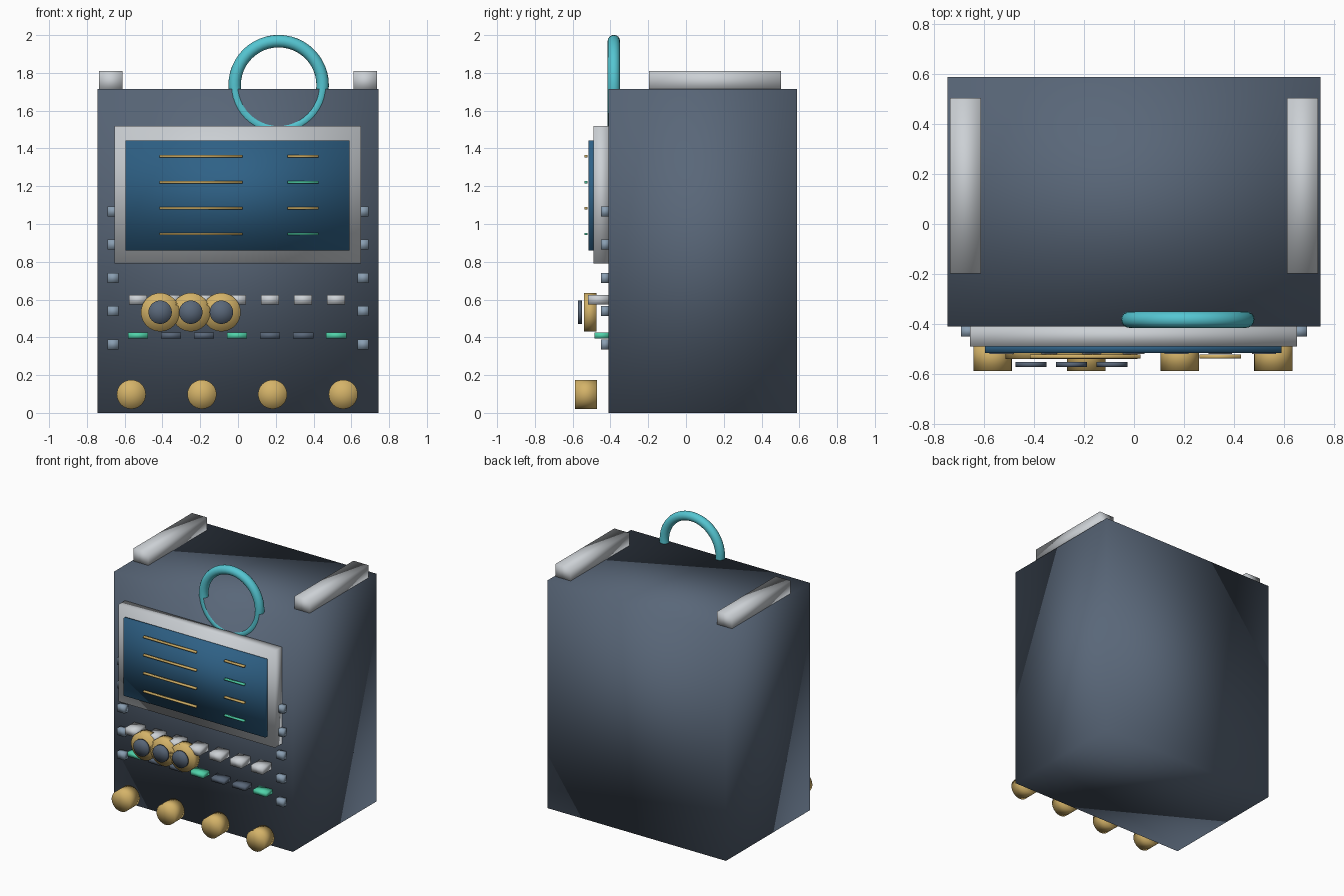
import bpy
from math import pi

cube = bpy.data.objects.get("Cube")
if cube:
    bpy.data.objects.remove(cube, do_unlink=True)


def material(name, colour):
    mat = bpy.data.materials.new(name)
    mat.use_nodes = True
    rgba = (*colour, 1)
    mat.diffuse_color = rgba
    mat.node_tree.nodes["Principled BSDF"].inputs["Base Color"].default_value = rgba
    return mat


slate = material("slate", (0.10, 0.135, 0.19))
silver = material("silver", (0.60, 0.63, 0.66))
gold = material("gold", (0.66, 0.45, 0.14))
teal = material("teal", (0.09, 0.56, 0.64))
blue = material("screen blue", (0.028, 0.12, 0.24))
green = material("mint green", (0.08, 0.65, 0.40))
steel = material("steel blue", (0.25, 0.34, 0.44))


def finish(name, mat):
    obj = bpy.context.object
    obj.name = name
    obj.data.materials.append(mat)
    bpy.ops.object.shade_smooth()
    return obj


def box(name, mat, x, y, z):
    """Soft-shaded box between (low, high) limits on each axis."""
    limits = (x, y, z)
    bpy.ops.mesh.primitive_cube_add(size=1, location=[(a + b) / 2 for a, b in limits])
    bpy.context.object.scale = [b - a for a, b in limits]
    bpy.ops.object.transform_apply(location=False, rotation=False, scale=True)
    return finish(name, mat)


def disc(name, mat, x, z, radius, y):
    """Cylinder pointing forward, between the two y limits."""
    bpy.ops.mesh.primitive_cylinder_add(
        vertices=32, radius=radius, depth=y[1] - y[0], end_fill_type='TRIFAN',
        location=(x, (y[0] + y[1]) / 2, z), rotation=(pi / 2, 0, 0))
    return finish(name, mat)


def around(centre, size):
    return centre - size / 2, centre + size / 2


# Cabinet and the two rails on top
box("cabinet", slate, (-0.745, 0.745), (-0.41, 0.588), (0, 1.715))
for side, name in ((-1, "right"), (1, "left")):
    box(name + "_top_rail", silver, around(side * 0.673, 0.125), (-0.197, 0.503), (1.70, 1.81))

# Ring half sunk into the cabinet front
bpy.ops.mesh.primitive_torus_add(
    major_radius=0.233, minor_radius=0.033, major_segments=48, minor_segments=16,
    location=(0.215, -0.382, 1.735), rotation=(pi / 2, 0, 0))
finish("ring", teal)

# Screen with its frame and text bars
box("screen_frame", silver, (-0.655, 0.652), (-0.49, -0.405), (0.79, 1.52))
box("screen", blue, (-0.595, 0.59), (-0.516, -0.48), (0.86, 1.443))
for row in range(4):
    z = around(1.358 - row * 0.137, 0.013)
    box("long_screen_bar", gold, (-0.415, 0.025), (-0.538, -0.522), z)
    box("short_screen_bar", green if row % 2 else gold, (0.262, 0.427), (-0.538, -0.522), z)

# Two rows of keys
for i in range(7):
    x = -0.53 + i * 0.175
    box("upper_key", silver, around(x, 0.095), (-0.52, -0.405), around(0.60, 0.05))
    box("lower_key", slate if i % 3 else green, around(x, 0.107), (-0.485, -0.405), around(0.41, 0.032))

# Small studs down both edges
for side in (-1, 1):
    for i in range(5):
        box("edge_stud", steel, around(side * 0.662, 0.06), (-0.45, -0.408),
            around(0.363 + i * 0.176, 0.053))

# Three dials with dark caps
for i in range(3):
    x = -0.412 + i * 0.162
    disc("dial", gold, x, 0.533, 0.102, (-0.54, -0.475))
    disc("dial_cap", slate, x, 0.533, 0.062, (-0.571, -0.551))

# Row of knobs along the bottom
for i in range(4):
    disc("knob", gold, -0.565 + i * 0.374, 0.098, 0.077, (-0.588, -0.472))
